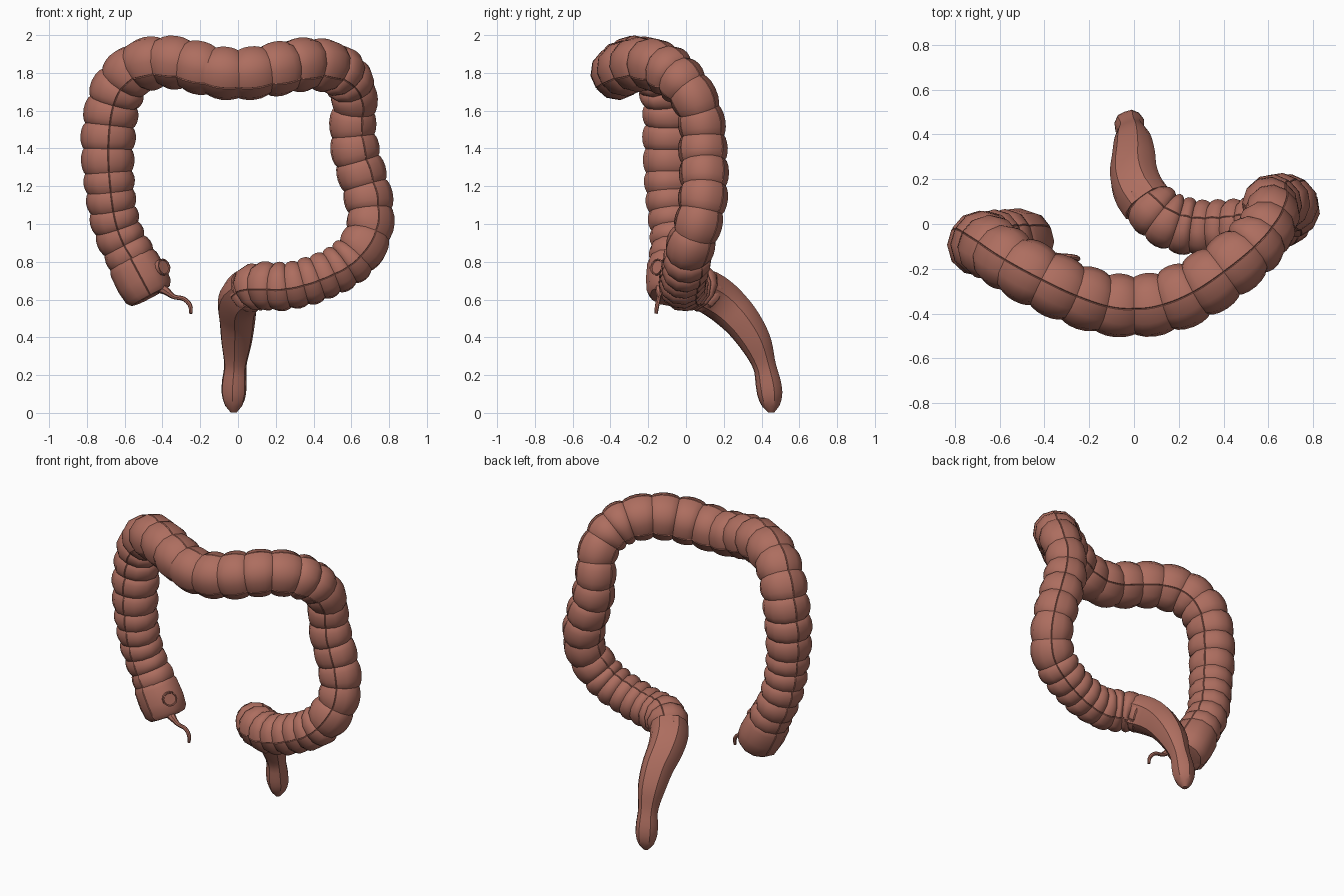
import bpy, bmesh, math, random
from mathutils import Vector, Quaternion

if "Cube" in bpy.data.objects:
    bpy.data.objects.remove(bpy.data.objects["Cube"])

random.seed(4)
mat = bpy.data.materials.new("tissue brown pink")
mat.diffuse_color = (0.42, 0.155, 0.115, 1)
mat.use_nodes = True
mat.node_tree.nodes["Principled BSDF"].inputs["Base Color"].default_value = mat.diffuse_color


def spline(pts, per=24):
    """Catmull-Rom through (x, y, z, r) points; returns dense 4D samples with arc length."""
    P = [Vector(p) for p in pts]
    P = [P[0] * 2 - P[1]] + P + [P[-1] * 2 - P[-2]]
    out = []
    for i in range(1, len(P) - 2):
        a, b, c, d = P[i - 1:i + 3]
        for k in range(per):
            t = k / per
            out.append(0.5 * (2 * b + (c - a) * t + (2 * a - 5 * b + 4 * c - d) * t * t
                              + (3 * b - a - 3 * c + d) * t ** 3))
    out.append(P[-2])
    s = [0.0]
    for p, q in zip(out, out[1:]):
        s.append(s[-1] + (q.xyz - p.xyz).length)
    return out, s


def sample(curve, d):
    out, s = curve
    d = min(max(d, 0), s[-1])
    i = 0
    while i < len(s) - 2 and s[i + 1] < d:
        i += 1
    return out[i].lerp(out[i + 1], (d - s[i]) / (s[i + 1] - s[i]))


def tube(name, curve, stations, section, up=(0, -1, 0)):
    """Sweep a section of (angle, radius factor) along the curve; stations are (distance, scale)."""
    bm = bmesh.new()
    rings, prev, side = [], None, None
    for d, k in stations:
        p = sample(curve, d)
        t = (sample(curve, d + .03).xyz - sample(curve, d - .03).xyz).normalized()
        if prev is None:
            side = Vector(up)
        else:
            side = prev.rotation_difference(t) @ side
        side = (side - t * side.dot(t)).normalized()
        prev = t
        rings.append([bm.verts.new(p.xyz + (Quaternion(t, math.radians(a)) @ side) * p.w * k * f)
                      for a, f in section])
    n = len(section)
    for r, q in zip(rings, rings[1:]):
        for j in range(n):
            bm.faces.new((r[j], r[(j + 1) % n], q[(j + 1) % n], q[j]))
    bm.faces.new(rings[0][::-1])
    bm.faces.new(rings[-1])
    bmesh.ops.recalc_face_normals(bm, faces=bm.faces)
    me = bpy.data.meshes.new(name)
    bm.to_mesh(me)
    bm.free()
    me.materials.append(mat)
    ob = bpy.data.objects.new(name, me)
    bpy.context.collection.objects.link(ob)
    bpy.context.view_layer.objects.active = ob
    ob.select_set(True)
    bpy.ops.object.shade_smooth_by_angle(angle=math.radians(35))
    ob.select_set(False)
    return ob


# cross-section with three narrow lengthwise grooves
banded = [(120 * i + a, f) for i in range(3)
          for a, f in ((-1.5, 1.0), (0, .97), (1.5, 1.0), (30, 1.03), (60, 1.04), (90, 1.03))]

# colon: ascending, transverse, descending and sigmoid parts
colon = spline([
    (-.55, -.07, .80, .128), (-.61, -.065, .90, .126), (-.655, -.075, 1.03, .126), (-.68, -.09, 1.2, .131),
    (-.69, -.09, 1.4, .137), (-.67, -.09, 1.6, .138), (-.62, -.12, 1.74, .138), (-.53, -.18, 1.83, .138),
    (-.40, -.25, 1.86, .138), (-.27, -.31, 1.845, .138), (-.13, -.355, 1.81, .138), (0, -.365, 1.795, .138),
    (.13, -.35, 1.81, .138), (.27, -.295, 1.835, .138), (.40, -.21, 1.85, .136), (.52, -.11, 1.82, .132),
    (.59, -.02, 1.75, .127), (.615, .05, 1.65, .12), (.605, .085, 1.52, .12), (.62, .09, 1.38, .125),
    (.66, .095, 1.24, .125), (.695, .085, 1.1, .125), (.695, .055, .97, .125), (.645, .015, .86, .125),
    (.56, 0, .78, .123), (.45, -.015, .725, .123), (.35, -.02, .69, .124), (.25, -.015, .67, .124),
    (.15, .015, .672, .124), (.08, .07, .662, .12), (.03, .13, .625, .105)])
total = colon[1][-1]
stations, d = [], 0
while d < total - .03:
    f = d / total
    h = .1 if f < .1 else .125 if f < .27 else .145 if f < .52 else .1 if f < .6 else .135 if f < .8 else .08
    k = random.uniform(.985, 1.02)
    stations += [(d, .9), (d + .08 * h, .945 * k), (d + .27 * h, 1.0 * k), (d + .5 * h, 1.02 * k),
                 (d + .73 * h, 1.0 * k), (d + .92 * h, .945 * k)]
    d += h
stations = [s for s in stations if s[0] < total] + [(total, .9)]
tube("colon", colon, stations, banded)

# cecum pouch at the start of the colon
cecum = spline([(-.46, -.08, .615, .13), (-.50, -.075, .69, .13), (-.575, -.07, .83, .13)])
L = cecum[1][-1]
tube("cecum", cecum, [(0, .7), (.004, .85), (.03, 1.0), (.1, 1.06), (L - .05, 1.03), (L - .03, .97), (L, .86)],
     banded)

# opening where the small bowel joins
valve = spline([(-.45, -.10, .752, .045), (-.43, -.118, .76, .045), (-.39, -.157, .774, .045)])
L = valve[1][-1]
tube("bowel_opening", valve, [(0, 1), (L, 1), (L, .86), (L - .006, .8)], [(30 * i, 1) for i in range(12)], (0, 0, 1))

# appendix
appendix = spline([(-.42, -.13, .67, .035), (-.38, -.14, .645, .022), (-.34, -.142, .615, .013),
                   (-.29, -.145, .605, .012), (-.26, -.15, .58, .012), (-.25, -.155, .555, .011),
                   (-.25, -.158, .525, .008)])
L = appendix[1][-1]
tube("appendix", appendix, [(L * i / 16, 1) for i in range(17)], [(45 * i, 1) for i in range(8)])

# rectum, smooth and narrowing before its rounded end
rectum = spline([(.06, .09, .655, .113), (.02, .15, .62, .112), (0, .22, .565, .106), (0, .30, .48, .096),
                 (-.005, .37, .37, .082), (-.012, .415, .25, .06), (-.018, .435, .16, .066),
                 (-.02, .445, .09, .064), (-.022, .45, .03, .042), (-.022, .452, .002, .016)])
L = rectum[1][-1]
tube("rectum", rectum, [(L * i / 24, 1) for i in range(25)],
     [(a, .94 if a % 120 == 0 else 1.03) for a in range(0, 360, 30)])
